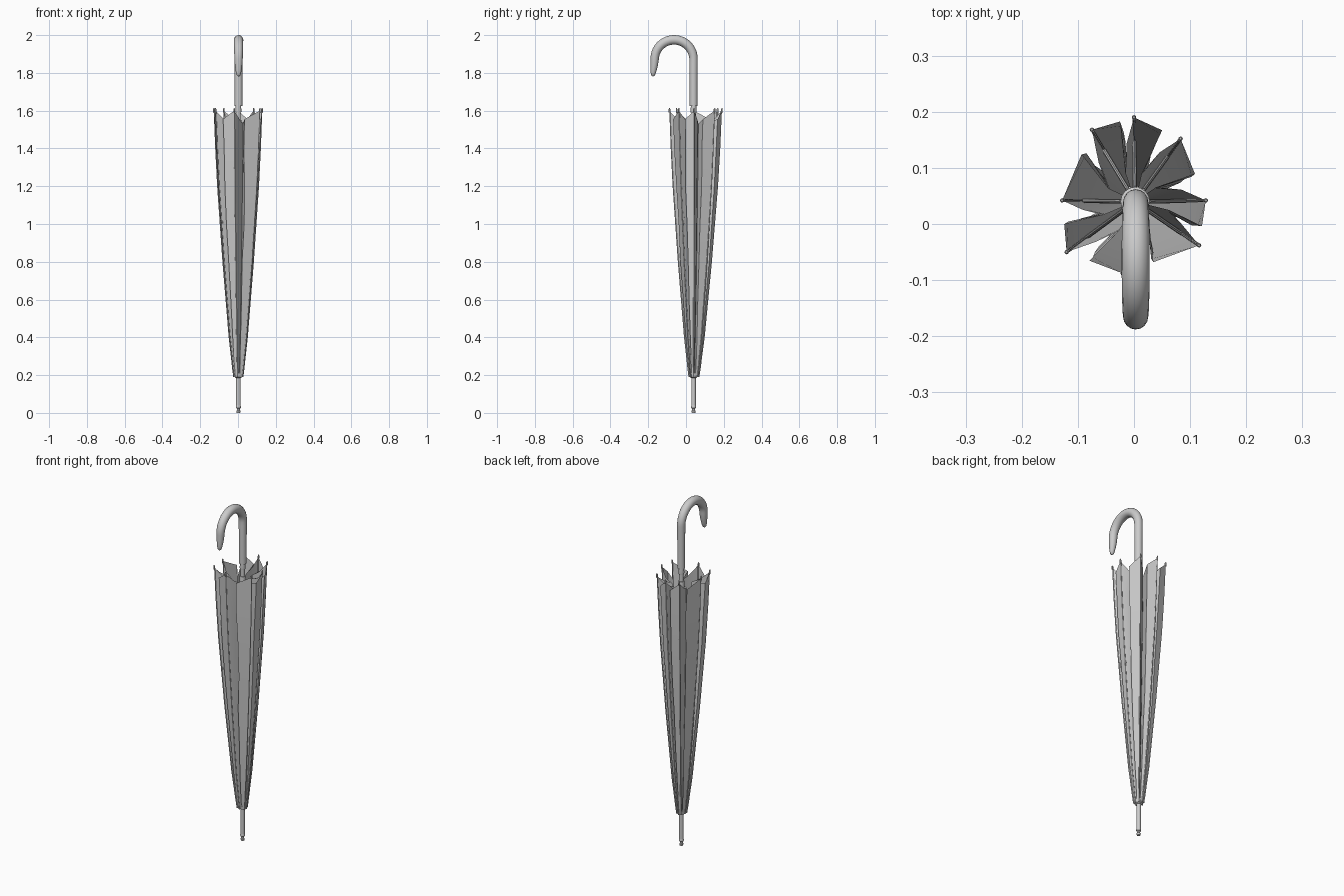
import bpy, bmesh, math, random
from mathutils import Vector

if "Cube" in bpy.data.objects:
    bpy.data.objects.remove(bpy.data.objects["Cube"])

random.seed(4)
AX = Vector((0.002, 0.04, 0))  # shaft axis

# rib end positions around the shaft (x, y), counter-clockwise
RIBS = [(0.128, 0.042), (0.083, 0.152), (0.0, 0.19), (-0.075, 0.168),
        (-0.128, 0.042), (-0.12, -0.05), (-0.02, -0.088), (0.116, -0.038)]
# height / spread of the folded canopy
PROFILE = [(0.19, 0.19), (0.24, 0.24), (0.3, 0.29), (0.4, 0.38), (0.6, 0.51), (0.8, 0.64),
           (1.0, 0.75), (1.2, 0.86), (1.4, 0.94), (1.6, 1.0)]


def smooth(ob, angle=35):
    bpy.ops.object.select_all(action='DESELECT')
    bpy.context.view_layer.objects.active = ob
    ob.select_set(True)
    bpy.ops.object.shade_smooth_by_angle(angle=math.radians(angle))


def mesh_object(name, bm):
    me = bpy.data.meshes.new(name)
    bm.to_mesh(me)
    bm.free()
    ob = bpy.data.objects.new(name, me)
    bpy.context.collection.objects.link(ob)
    return ob


def lathe(name, profile, sides=16):
    """Closed solid of revolution about the shaft axis from (radius, z) points."""
    bm = bmesh.new()
    rings = [[bm.verts.new((AX.x + r * math.cos(2 * math.pi * i / sides),
                            AX.y + r * math.sin(2 * math.pi * i / sides), z))
              for i in range(sides)] for r, z in profile]
    for a, b in zip(rings, rings[1:]):
        for i in range(sides):
            j = (i + 1) % sides
            bm.faces.new((a[i], a[j], b[j], b[i]))
    bm.faces.new(rings[0][::-1])
    bm.faces.new(rings[-1])
    ob = mesh_object(name, bm)
    smooth(ob)
    return ob


def tube(name, points, radii, res=2):
    """Round tube along points with a radius at each point."""
    cu = bpy.data.curves.new(name, 'CURVE')
    cu.dimensions = '3D'
    cu.bevel_depth = 1.0
    cu.bevel_resolution = res
    cu.use_fill_caps = True
    sp = cu.splines.new('POLY')
    sp.points.add(len(points) - 1)
    for p, co, r in zip(sp.points, points, radii):
        p.co = (*co, 1)
        p.radius = r
    ob = bpy.data.objects.new(name, cu)
    bpy.context.collection.objects.link(ob)
    bpy.ops.object.select_all(action='DESELECT')
    bpy.context.view_layer.objects.active = ob
    ob.select_set(True)
    bpy.ops.object.convert(target='MESH')
    smooth(bpy.context.object)
    return bpy.context.object


def spread(z):
    for (z0, s0), (z1, s1) in zip(PROFILE, PROFILE[1:]):
        if z <= z1:
            return s0 + (s1 - s0) * (z - z0) / (z1 - z0)
    return 1.0


def rib_point(i, z, k=1.0):
    x, y = RIBS[i % len(RIBS)]
    s = spread(z) * k
    return Vector((AX.x + (x - AX.x) * s, AX.y + (y - AX.y) * s, z))


# shaft with ferrule and metal tip
lathe("shaft", [(0.012, 0.03), (0.012, 1.64)])
lathe("tip", [(0.009, 0), (0.011, 0.006), (0.011, 0.01), (0.008, 0.014), (0.008, 0.022),
              (0.0125, 0.026), (0.0135, 0.034), (0.012, 0.038)])
lathe("canopy_cap", [(0.013, 0.185), (0.021, 0.19), (0.025, 0.21), (0.013, 0.215)])

# crook handle
path = [(0.04, 1.625), (0.04, 1.75), (0.04, 1.85)]
radii = [0.021, 0.021, 0.022]
for i in range(25):
    a = math.pi * i / 24
    path.append((-0.063 + 0.103 * math.cos(a), 1.872 + 0.103 * math.sin(a)))
    radii.append(0.022 + 0.003 * math.sin(a))
path += [(-0.168, 1.845), (-0.171, 1.82), (-0.1735, 1.80), (-0.175, 1.788), (-0.176, 1.782)]
radii += [0.020, 0.017, 0.0135, 0.01, 0.004]
tube("crook_handle", [(0.003, y, z) for y, z in path], radii, 6)
lathe("handle_collar", [(0.015, 1.59), (0.016, 1.6), (0.014, 1.63)])

# folded canopy: each panel runs along the outside, then tucks inward to the next rib
bm = bmesh.new()
for i in range(len(RIBS)):
    turn = random.uniform(0.55, 0.7)
    deep = random.uniform(0.36, 0.5)
    rows = []
    for z, s in PROFILE:
        top = z > 1.5
        b, a = rib_point(i + 1, z), rib_point(i, z)
        axis = Vector((AX.x, AX.y, z))
        t = turn + random.uniform(-0.04, 0.04)
        outer = axis + (b.lerp(a, t) - axis) * 1.0
        tuck = axis + (b.lerp(a, 0.4) - axis) * deep
        back = axis + (b.lerp(a, 0.75) - axis) * 0.72
        if top:
            outer.z, tuck.z, back.z = 1.555, 1.53, 1.55
        rows.append([bm.verts.new(p) for p in (b, outer, tuck, back, a)])
    for r0, r1 in zip(rows, rows[1:]):
        for j in range(4):
            bm.faces.new((r0[j + 1], r0[j], r1[j], r1[j + 1]))
bmesh.ops.remove_doubles(bm, verts=bm.verts, dist=0.0002)
canopy = mesh_object("folded_canopy", bm)
smooth(canopy, 25)

# ribs with end knobs, and stretchers down from the runner
for i in range(len(RIBS)):
    pts = [rib_point(i, z, 0.98) for z, s in PROFILE]
    pts.append(rib_point(i, 1.6, 0.98) + Vector((0, 0, 0.008)))
    tube(f"rib_{i}", pts, [0.003] * len(pts))
    knob = rib_point(i, 1.6)
    tube(f"rib_knob_{i}", [knob + Vector((0, 0, dz)) for dz in (-0.012, -0.008, 0.008, 0.014)],
         [0.002, 0.004, 0.004, 0.002])
    d = (rib_point(i, 1.6) - Vector((AX.x, AX.y, 1.6))).normalized()
    hinge = Vector((AX.x, AX.y, 1.5)) + d * 0.024
    tube(f"stretcher_{i}", [hinge, rib_point(i, 1.0, 0.95)], [0.004, 0.004])

# sliding runner
lathe("runner", [(0.016, 1.38), (0.018, 1.48), (0.026, 1.485), (0.026, 1.51),
                 (0.018, 1.515), (0.016, 1.55)])
